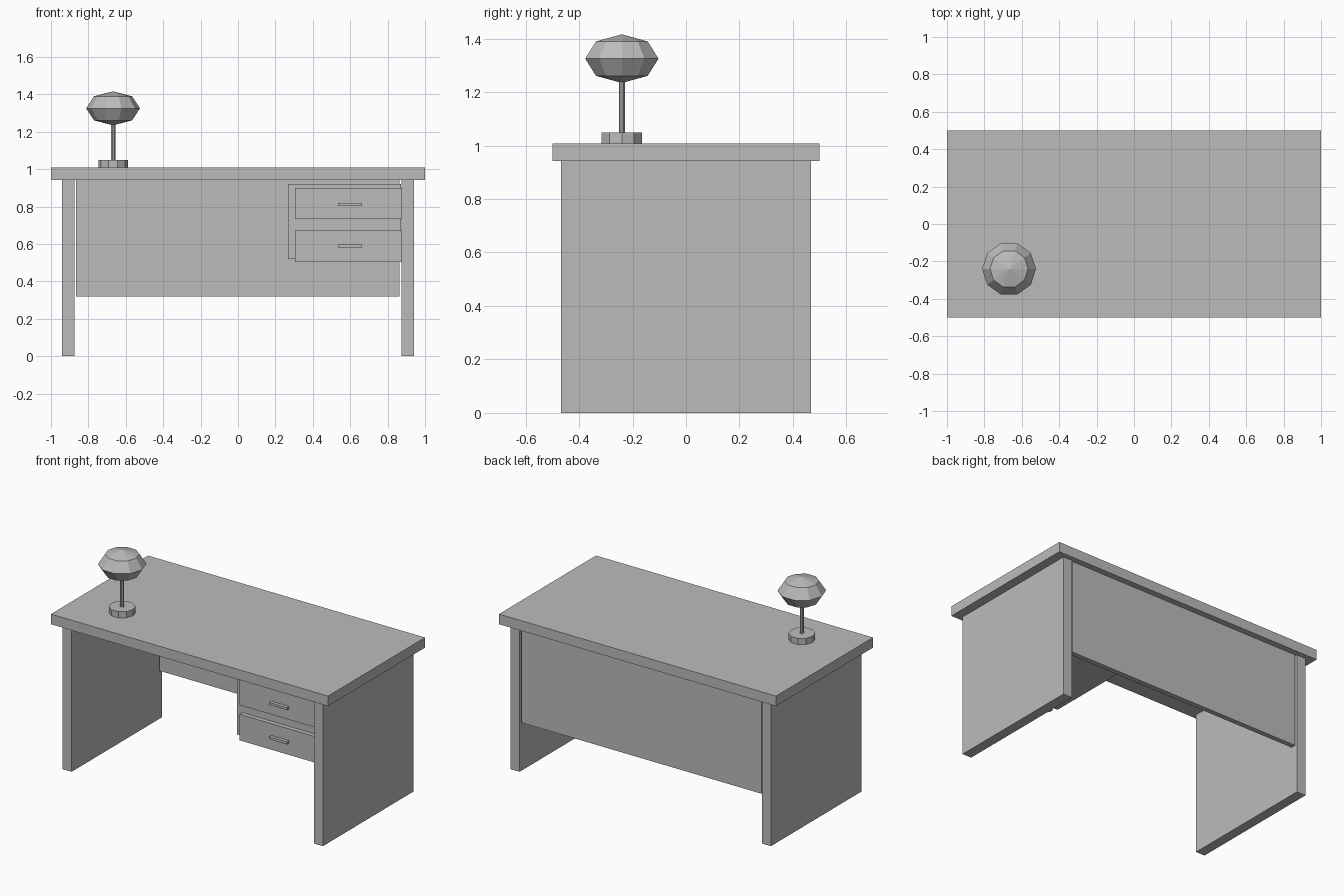
import bpy
import bmesh
import math

if "Cube" in bpy.data.objects:
    bpy.data.objects.remove(bpy.data.objects["Cube"])

grey = bpy.data.materials.new("neutral grey")
grey.diffuse_color = (0.5, 0.5, 0.5, 1)
grey.use_nodes = True
grey.node_tree.nodes["Principled BSDF"].inputs["Base Color"].default_value = grey.diffuse_color


def finish(name, bm):
    bmesh.ops.recalc_face_normals(bm, faces=bm.faces)
    mesh = bpy.data.meshes.new(name)
    bm.to_mesh(mesh)
    bm.free()
    mesh.materials.append(grey)
    obj = bpy.data.objects.new(name, mesh)
    bpy.context.collection.objects.link(obj)
    return obj


def box(name, x, y, z):
    """Box from (min, max) pairs on each axis."""
    bm = bmesh.new()
    bmesh.ops.create_cube(bm, size=1)
    for v in bm.verts:
        v.co = [r[0] + (c + 0.5) * (r[1] - r[0]) for c, r in zip(v.co, (x, y, z))]
    return finish(name, bm)


def lathe(name, centre, profile, sides=10):
    """Faceted solid of revolution from (radius, z) points; radius 0 makes a pole."""
    bm = bmesh.new()
    rings = []
    for r, z in profile:
        angles = [2 * math.pi * i / sides for i in range(sides if r else 1)]
        rings.append([bm.verts.new((centre[0] + r * math.cos(a),
                                    centre[1] + r * math.sin(a), z)) for a in angles])
    for low, high in zip(rings, rings[1:]):
        for i in range(sides):
            j = (i + 1) % sides
            corners = [low[i % len(low)], low[j % len(low)],
                       high[j % len(high)], high[i % len(high)]]
            bm.faces.new(list(dict.fromkeys(corners)))
    for ring in (rings[0], rings[-1]):
        if len(ring) > 1:
            bm.faces.new(ring)
    return finish(name, bm)


# Desk body
TOP_UNDER, TOP = 0.942, 1.008
box("desk_top", (-1, 1), (-0.5, 0.5), (TOP_UNDER, TOP))
for side, x in (("left", (-0.94, -0.874)), ("right", (0.874, 0.94))):
    box(side + "_leg_panel", x, (-0.467, 0.467), (0, TOP_UNDER))
box("back_panel", (-0.866, 0.864), (0.427, 0.46), (0.32, TOP_UNDER))

# Drawer unit
box("drawer_cabinet", (0.267, 0.872), (-0.39, 0.427), (0.52, 0.92))
for name, z, handle_z in (("upper", (0.733, 0.898), 0.812), ("lower", (0.503, 0.673), 0.588)):
    box(name + "_drawer_front", (0.305, 0.874), (-0.42, -0.39), z)
    box(name + "_drawer_handle", (0.534, 0.663), (-0.442, -0.42),
        (handle_z - 0.008, handle_z + 0.008))

# Lamp: base, stem and faceted shade
LAMP = (-0.668, -0.24)
lathe("lamp_base", LAMP, [(0.079, TOP), (0.079, 1.048)])
lathe("lamp_stem", LAMP, [(0.012, 1.048), (0.012, 1.24)])
shade = [(0.144 * math.cos(math.radians(a)) if abs(a) < 90 else 0,
          1.325 + 0.091 * math.sin(math.radians(a))) for a in range(-90, 91, 45)]
lathe("lamp_shade", LAMP, shade)
